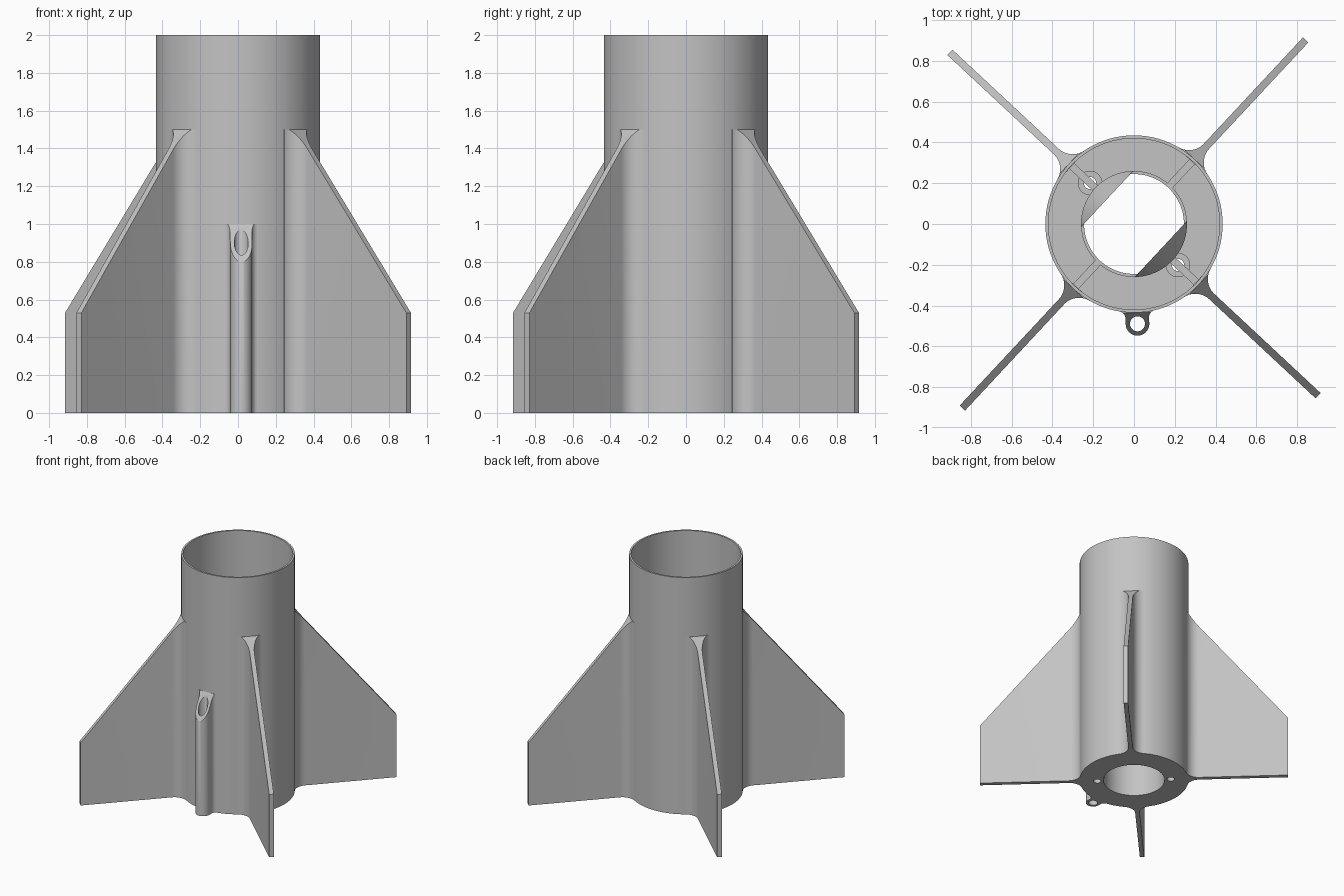
import bpy, bmesh
from math import sin, cos, pi, radians, sqrt, atan2
from mathutils import Matrix, Vector

cube = bpy.data.objects.get("Cube")
if cube:
    bpy.data.objects.remove(cube, do_unlink=True)

grey = bpy.data.materials.new("plain grey")
grey.use_nodes = True
colour = (0.55, 0.55, 0.55, 1)
grey.diffuse_color = colour
grey.node_tree.nodes["Principled BSDF"].inputs["Base Color"].default_value = colour

BODY_R, BORE_R, MOTOR_R = 0.435, 0.42, 0.26
MOTOR_TOP, FLOOR = 1.3, 0.08
TWIST = 47  # direction of the first fin, in degrees


def finish(name, bm, angle=0):
    """Turn a bmesh into an object, rotated about the vertical axis."""
    bmesh.ops.transform(bm, matrix=Matrix.Rotation(radians(angle), 4, 'Z'), verts=bm.verts)
    bmesh.ops.recalc_face_normals(bm, faces=bm.faces)
    mesh = bpy.data.meshes.new(name)
    bm.to_mesh(mesh)
    bm.free()
    mesh.materials.append(grey)
    obj = bpy.data.objects.new(name, mesh)
    bpy.context.collection.objects.link(obj)
    return obj


def lathe(name, profile, steps=96):
    bm = bmesh.new()
    verts = [bm.verts.new((r, 0, z)) for r, z in profile]
    edges = [bm.edges.new((a, b)) for a, b in zip(verts, verts[1:] + verts[:1])]
    bmesh.ops.spin(bm, geom=verts + edges, cent=(0, 0, 0), axis=(0, 0, 1),
                   angle=2 * pi, steps=steps, use_duplicate=False)
    bmesh.ops.remove_doubles(bm, verts=bm.verts, dist=1e-5)
    return finish(name, bm)


def slice_off(bm, point, normal):
    """Remove everything beyond a plane and close the cut."""
    geom = bm.verts[:] + bm.edges[:] + bm.faces[:]
    cut = bmesh.ops.bisect_plane(bm, geom=geom, plane_co=point, plane_no=normal, clear_outer=True)
    rim = [e for e in cut["geom_cut"] if isinstance(e, bmesh.types.BMEdge)]
    bmesh.ops.holes_fill(bm, edges=rim, sides=0)


def drill(obj, radius, x, y):
    """Cut a vertical hole right through an object."""
    bm = bmesh.new()
    bmesh.ops.create_cone(bm, cap_ends=True, segments=32, radius1=radius, radius2=radius, depth=3,
                          matrix=Matrix.Translation((x, y, 0)))
    cutter = finish("hole_cutter", bm)
    cutter.hide_render = True
    mod = obj.modifiers.new("hole", 'BOOLEAN')
    mod.operation, mod.solver, mod.object = 'DIFFERENCE', 'EXACT', cutter
    bpy.context.view_layer.objects.active = obj
    bpy.ops.object.modifier_apply(modifier=mod.name)
    bpy.data.objects.remove(cutter, do_unlink=True)


def arc(cu, cv, r, a0, a1, n):
    return [(cu + r * cos(a0 + (a1 - a0) * i / n), cv + r * sin(a0 + (a1 - a0) * i / n))
            for i in range(n + 1)]


def filleted(name, half, fillet, tip, height, low, high, angle):
    """Blade along +x blended into the body, topped by a slope from high to low."""
    cv = half + fillet
    cu = sqrt((BODY_R + fillet) ** 2 - cv ** 2)
    root = atan2(cv, cu)
    inner = BODY_R - 0.007
    side = [(inner * cos(root), inner * sin(root))]
    side += arc(cu, cv, fillet, root - pi, -pi / 2, 12) + tip
    outline = side + [(u, -v) for u, v in reversed(side) if v > 1e-6]
    bm = bmesh.new()
    base = bm.faces.new([bm.verts.new((u, v, 0)) for u, v in outline])
    top = bmesh.ops.extrude_face_region(bm, geom=[base])["geom"]
    bmesh.ops.translate(bm, vec=(0, 0, height),
                        verts=[v for v in top if isinstance(v, bmesh.types.BMVert)])
    normal = Vector((high[1] - low[1], 0, low[0] - high[0]))
    slice_off(bm, (low[0], 0, low[1]), normal)
    return finish(name, bm, angle)


# Outer tube, floor and motor tube in one turned piece
airframe = lathe("airframe", [(BODY_R, 0), (BODY_R, 2), (BORE_R, 2), (BORE_R, FLOOR),
                              (MOTOR_R, FLOOR), (MOTOR_R, MOTOR_TOP), (0.245, MOTOR_TOP), (0.245, 0)])
parts = [airframe]

# Four fins with fillets, and the inner ribs in line with them
for i, place in enumerate(("back_left", "back_right", "front_right", "front_left")):
    angle = TWIST + 90 * i
    parts.append(filleted("fin_" + place, 0.018, 0.1, [(1.235, 0.018)], 1.5,
                          (1.235, 0.53), (BODY_R, 1.5), angle))
    bm = bmesh.new()
    length = BORE_R - MOTOR_R + 0.014
    bmesh.ops.create_cube(bm, size=1, matrix=Matrix.Translation(
        ((BORE_R + MOTOR_R) / 2, 0, (MOTOR_TOP + FLOOR) / 2))
        @ Matrix.Diagonal((length, 0.036, MOTOR_TOP - FLOOR, 1)))
    parts.append(finish("rib_" + place, bm, angle))

# Guide tube on the front
lug = filleted("guide_tube", 0.058, 0.035, arc(0.49, 0, 0.058, pi / 2, 0, 12), 1.0,
               (0.547, 0.8), (BODY_R, 1.0), TWIST - 135)
a = radians(TWIST - 135)
drill(lug, 0.037, 0.49 * cos(a), 0.49 * sin(a))
parts.append(lug)

# Holes with raised collars in the floor, and conical motor stops above them
for side, angle in (("back", TWIST + 90), ("front", TWIST - 90)):
    a = radians(angle)
    x, y = 0.295 * cos(a), 0.295 * sin(a)
    drill(airframe, 0.03, x, y)
    collar = lathe("collar_" + side, [(0.03, 0.04), (0.06, 0.04), (0.06, 0.2), (0.03, 0.2)], 32)
    collar.location = (x, y, 0)
    bm = bmesh.new()
    bmesh.ops.create_cone(bm, cap_ends=True, segments=96, radius1=MOTOR_R, radius2=0.17, depth=0.2,
                          matrix=Matrix.Translation((0, 0, MOTOR_TOP + 0.1)))
    slice_off(bm, (0.18, 0, 0), (-1, 0, 0))
    parts += [collar, finish("motor_stop_" + side, bm, angle)]

# Smooth curved walls, keep edges crisp
bpy.ops.object.select_all(action='DESELECT')
for obj in parts:
    obj.select_set(True)
bpy.context.view_layer.objects.active = airframe
bpy.ops.object.shade_smooth_by_angle(angle=radians(30))
